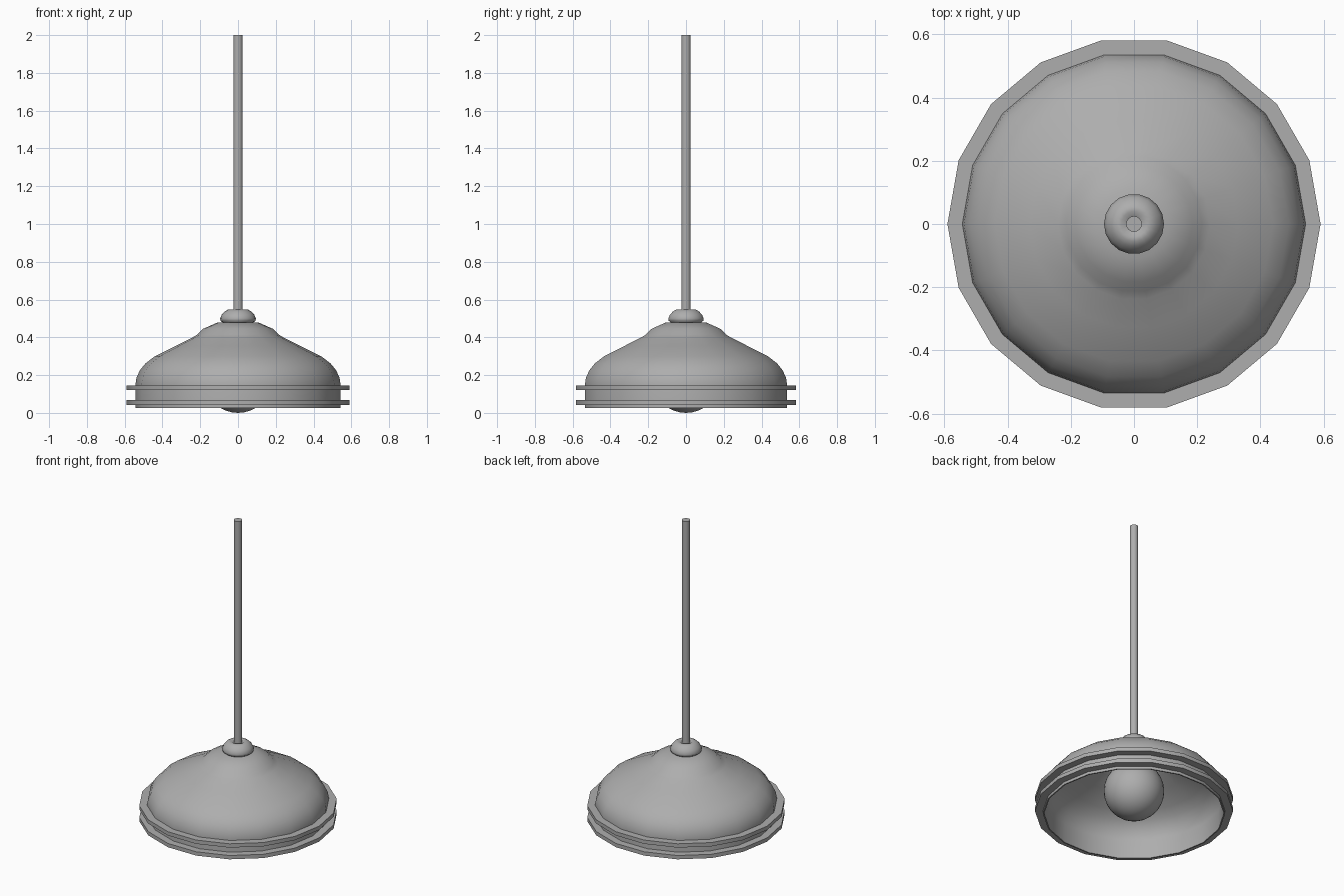
import bpy, math

if "Cube" in bpy.data.objects:
    bpy.data.objects.remove(bpy.data.objects["Cube"])

grey = bpy.data.materials.new("dark_grey")
grey.diffuse_color = (0.42, 0.42, 0.42, 1)
grey.use_nodes = True
grey.node_tree.nodes["Principled BSDF"].inputs["Base Color"].default_value = grey.diffuse_color


def finish(obj, angle):
    """Assign the grey and smooth everything below the given angle."""
    obj.data.materials.append(grey)
    bpy.ops.object.select_all(action='DESELECT')
    obj.select_set(True)
    bpy.context.view_layer.objects.active = obj
    bpy.ops.object.shade_smooth_by_angle(angle=math.radians(angle))


def lathe(name, profile, sides, closed=False, angle=40):
    """Revolve (radius, z) points around the z axis."""
    verts, rows = [], []
    for r, z in profile:
        if r == 0:
            rows.append([len(verts)] * sides)
            verts.append((0, 0, z))
        else:
            rows.append(list(range(len(verts), len(verts) + sides)))
            for i in range(sides):
                a = 2 * math.pi * i / sides
                verts.append((r * math.cos(a), r * math.sin(a), z))
    faces = []
    pairs = list(zip(rows, rows[1:])) + ([(rows[-1], rows[0])] if closed else [])
    for low, high in pairs:
        for i in range(sides):
            j = (i + 1) % sides
            quad = [low[i], low[j], high[j], high[i]]
            faces.append(list(dict.fromkeys(quad)))
    mesh = bpy.data.meshes.new(name)
    mesh.from_pydata(verts, [], faces)
    obj = bpy.data.objects.new(name, mesh)
    bpy.context.collection.objects.link(obj)
    finish(obj, angle)
    return obj


# Shade: thin bell, inner skin follows the outer curve
outer = [(0.543, 0.025), (0.543, 0.15), (0.538, 0.185), (0.52, 0.225),
         (0.49, 0.262), (0.44, 0.30), (0.33, 0.355), (0.24, 0.40),
         (0.215, 0.415), (0.185, 0.445), (0.11, 0.478), (0, 0.48)]
inner = [(max(r - 0.008, 0), z - (0.008 if z > 0.16 else 0)) for r, z in outer]
lathe("shade", inner[::-1] + outer, 18)

# Two trim bands around the rim
for label, z in (("lower", 0.043), ("upper", 0.12)):
    lathe(label + "_band", [(0.54, z), (0.59, z), (0.59, z + 0.025),
                            (0.54, z + 0.025)], 18, closed=True, angle=30)

# Cap where the rod meets the shade
lathe("cap", [(0.075, 0.473), (0.093, 0.488), (0.095, 0.50), (0.086, 0.52),
              (0.07, 0.537), (0.055, 0.546), (0.04, 0.547), (0.02, 0.535)], 18, angle=60)

# Hanging rod
lathe("rod", [(0, 0.47), (0.025, 0.47), (0.025, 2.0), (0, 2.0)], 16)

# Round bulb
bpy.ops.mesh.primitive_uv_sphere_add(segments=32, ring_count=16, radius=0.18,
                                     location=(0, 0, 0.18))
bulb = bpy.context.object
bulb.name = "bulb"
finish(bulb, 60)
